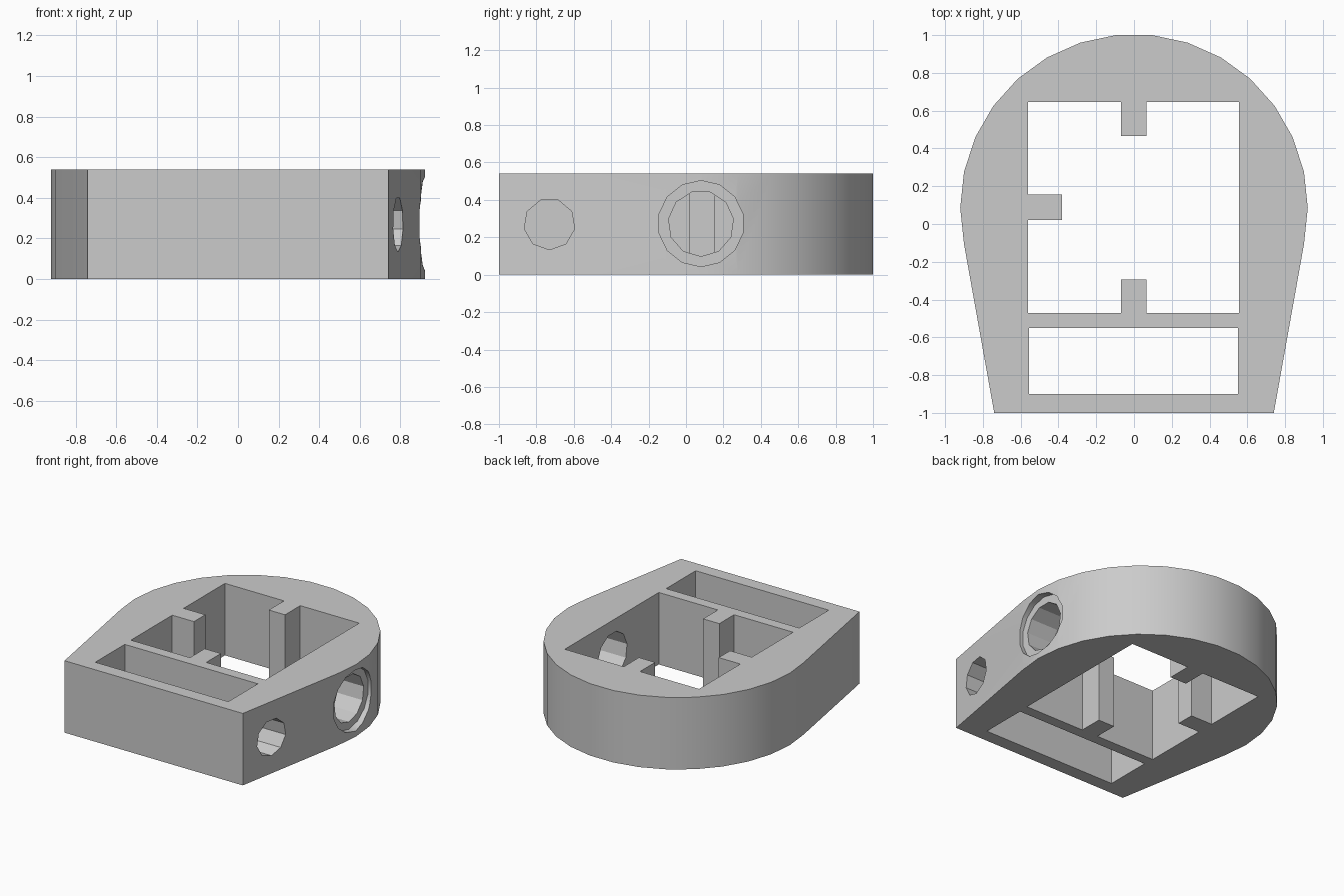
import bpy, bmesh
from math import sin, cos, pi, radians
from mathutils import Vector

if "Cube" in bpy.data.objects:
    bpy.data.objects.remove(bpy.data.objects["Cube"], do_unlink=True)

HEIGHT = 0.54
RADIUS = 0.92
CENTRE_Y = 0.085

grey = bpy.data.materials.new("plain grey")
grey.use_nodes = True
grey.diffuse_color = (0.6, 0.6, 0.6, 1)
grey.node_tree.nodes["Principled BSDF"].inputs["Base Color"].default_value = (0.6, 0.6, 0.6, 1)


def prism(name, points, direction):
    """Extrude a closed polygon of 3D points along a direction."""
    bm = bmesh.new()
    face = bm.faces.new([bm.verts.new(p) for p in points])
    result = bmesh.ops.extrude_face_region(bm, geom=[face])
    moved = [v for v in result["geom"] if isinstance(v, bmesh.types.BMVert)]
    bmesh.ops.translate(bm, verts=moved, vec=Vector(direction))
    bmesh.ops.recalc_face_normals(bm, faces=bm.faces)
    mesh = bpy.data.meshes.new(name)
    bm.to_mesh(mesh)
    bm.free()
    mesh.materials.append(grey)
    obj = bpy.data.objects.new(name, mesh)
    bpy.context.collection.objects.link(obj)
    return obj


def window(name, outline):
    """Vertical cutter that passes through the whole height."""
    return prism(name, [(x, y, -0.1) for x, y in outline], (0, 0, HEIGHT + 0.2))


def side_hole(name, y, z, radius, sides, start):
    """Sideways round cutter, with a corner pointing down."""
    steps = [2 * pi * i / sides for i in range(sides)]
    ring = [(start, y + radius * sin(t), z - radius * cos(t)) for t in steps]
    return prism(name, ring, (1.1 - start, 0, 0))


# Body: rounded back tapering to a flat front
arc = [radians(a) for a in range(-12, 193, 12)]
outline = [(RADIUS * cos(a), CENTRE_Y + RADIUS * sin(a), 0) for a in arc]
outline += [(-0.74, -1, 0), (0.74, -1, 0)]
body = prism("body", outline, (0, 0, HEIGHT))

cutters = [
    # Main opening, leaving three tabs
    window("main_opening", [
        (-0.56, -0.47), (-0.07, -0.47), (-0.07, -0.295), (0.065, -0.295),
        (0.065, -0.47), (0.555, -0.47), (0.555, 0.645), (0.065, 0.645),
        (0.065, 0.465), (-0.07, 0.465), (-0.07, 0.645), (-0.56, 0.645),
        (-0.56, 0.155), (-0.38, 0.155), (-0.38, 0.02), (-0.56, 0.02)]),
    # Narrow front compartment
    window("front_opening", [(-0.555, -0.9), (0.55, -0.9), (0.55, -0.55), (-0.555, -0.55)]),
    # Holes through the left wall
    side_hole("small_hole", -0.73, 0.27, 0.137, 9, 0.45),
    side_hole("large_hole", 0.08, 0.273, 0.175, 11, 0.45),
    side_hole("large_hole_recess", 0.08, 0.273, 0.23, 14, 0.866),
]

bpy.ops.object.select_all(action="DESELECT")
body.select_set(True)
bpy.context.view_layer.objects.active = body
for cutter in cutters:
    cutter.hide_render = True
    cut = body.modifiers.new(cutter.name, "BOOLEAN")
    cut.operation = "DIFFERENCE"
    cut.solver = "EXACT"
    cut.object = cutter
    bpy.ops.object.modifier_apply(modifier=cut.name)
    bpy.data.objects.remove(cutter, do_unlink=True)

bpy.ops.object.shade_smooth_by_angle(angle=radians(30))
